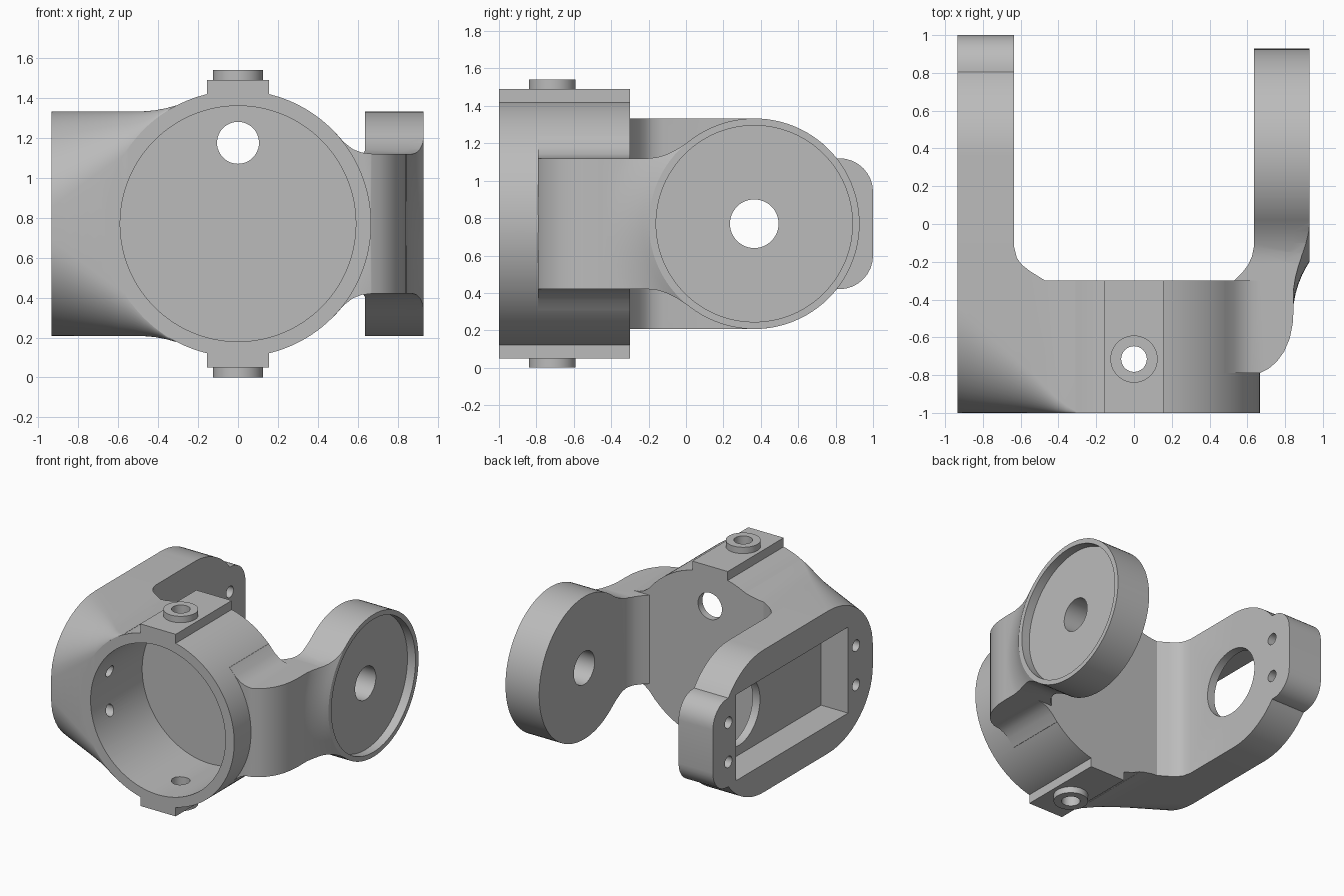
import bpy
import bmesh
from math import sin, cos, pi, radians, sqrt, asin
from mathutils import Matrix

cube = bpy.data.objects.get("Cube")
if cube:
    bpy.data.objects.remove(cube, do_unlink=True)

MID = 0.77          # height of the main axis; parts are built around z = 0 first

grey = bpy.data.materials.new("light_grey")
grey.use_nodes = True
COLOUR = (0.5, 0.5, 0.5, 1)
grey.diffuse_color = COLOUR
grey.node_tree.nodes["Principled BSDF"].inputs["Base Color"].default_value = COLOUR


def loft(name, rings):
    """Closed solid through rings that all have the same number of points."""
    bm = bmesh.new()
    rows = [[bm.verts.new(p) for p in ring] for ring in rings]
    n = len(rows[0])
    for a, b in zip(rows, rows[1:]):
        for i in range(n):
            j = (i + 1) % n
            bm.faces.new((a[i], a[j], b[j], b[i]))
    bm.faces.new(rows[0])
    bm.faces.new(rows[-1])
    bmesh.ops.recalc_face_normals(bm, faces=bm.faces)
    mesh = bpy.data.meshes.new(name)
    bm.to_mesh(mesh)
    bm.free()
    mesh.materials.append(grey)
    obj = bpy.data.objects.new(name, mesh)
    bpy.context.collection.objects.link(obj)
    return obj


def place(axis, p, d):
    u, v = p
    return {"x": (d, u, v), "y": (u, d, v), "z": (u, v, d)}[axis]


def prism(name, axis, pts, lo, hi):
    return loft(name, [[place(axis, p, d) for p in pts] for d in (lo, hi)])


def arc(cu, cv, r, a0, a1, n):
    return [(cu + r * cos(radians(a0 + (a1 - a0) * i / n)),
             cv + r * sin(radians(a0 + (a1 - a0) * i / n))) for i in range(n + 1)]


def cyl(name, axis, cu, cv, r, lo, hi, n=96):
    return prism(name, axis, arc(cu, cv, r, 0, 360, n)[:-1], lo, hi)


def box(name, x0, x1, y0, y1, z0, z1):
    return prism(name, "z", [(x0, y0), (x1, y0), (x1, y1), (x0, y1)], z0, z1)


def mirrored(half):
    """Close an upper half outline with its reflection below."""
    return half + [(u, -v) for u, v in reversed(half)]


def combine(target, op, *others):
    for other in others:
        mod = target.modifiers.new("join", "BOOLEAN")
        mod.operation = op
        mod.solver = "EXACT"
        mod.object = other
        bpy.context.view_layer.objects.active = target
        bpy.ops.object.modifier_apply(modifier=mod.name)
        bpy.data.objects.remove(other, do_unlink=True)
    return target


def lerp_table(table, x):
    for (x0, *a), (x1, *b) in zip(table, table[1:]):
        if x <= x1:
            t = (x - x0) / (x1 - x0)
            return [p + (q - p) * t for p, q in zip(a, b)]
    return table[-1][1:]


# Cup housing with pads and bosses above and below
body = cyl("yoke_bracket", "y", 0, 0, 0.667, -1, -0.3, 128)
combine(body, "UNION", box("pads", -0.155, 0.155, -1, -0.3, -0.72, 0.72))
combine(body, "UNION", cyl("bosses", "z", 0, -0.715, 0.125, -MID, MID, 64))

# Side plate: round end with a squarer tab
R = 0.563
tab_angle = asin(0.35 / R) * 180 / pi
plate_half = [(-0.3, R)] + arc(0.365, 0, R, 90, tab_angle, 14) + arc(0.82, 0.17, 0.18, 90, 0, 8)
plate = prism("side_plate", "x", mirrored(plate_half), -0.935, -0.635)

# Blend between plate and cup: x, front flat half height, corner start y, half height, back y
BLEND = [(-0.935, 0.08, -0.44, R, -0.12), (-0.635, 0.30, -0.70, R, -0.12),
         (-0.62, 0.31, -0.715, R, -0.18), (-0.595, 0.33, -0.74, R, -0.215),
         (-0.55, 0.365, -0.78, R, -0.25), (-0.47, 0.45, -0.86, R, -0.3),
         (-0.42, 0.505, -0.91, 0.567, -0.3), (-0.36, 0.56, -0.96, 0.578, -0.3),
         (-0.31, 0.59, -0.99, 0.592, -0.3)]
stations = sorted({row[0] for row in BLEND} | {-0.935 + 0.06 * i for i in range(1, 5)})
rings = []
for x in stations:
    h, yc, top, back = lerp_table(BLEND, x)
    half = [(back, top)]
    for i in range(15):
        t = i / 14 * pi / 2
        half.append((yc - (yc + 1) * sin(t), h + (top - h) * cos(t)))
    rings.append([(x, y, z) for y, z in mirrored(half)])
combine(body, "UNION", loft("plate_blend", rings), plate)

# Arm: plan outline limited by a height outline
plan = ([(0.3, -0.79), (0.665, -0.79), (0.71, -0.768), (0.755, -0.73), (0.795, -0.675),
         (0.825, -0.605), (0.84, -0.53), (0.845, -0.45), (0.845, 0.1), (0.635, 0.1),
         (0.635, -0.12), (0.625, -0.17), (0.605, -0.215), (0.575, -0.255), (0.53, -0.3), (0.3, -0.3)])
root = [(0.3, 0.465), (0.48, 0.465), (0.53, 0.408), (0.575, 0.373), (0.62, 0.356), (0.67, 0.35), (0.95, 0.35)]
flare = [(-0.9, 0.35), (-0.2, 0.35), (-0.15, 0.356), (-0.1, 0.372), (-0.04, 0.403), (0.03, 0.45), (0.2, 0.5)]
heights = prism("arm_heights", "y", mirrored(root), -0.85, -0.3)
combine(heights, "UNION", prism("arm_flare", "x", mirrored(flare), 0.25, 0.96))
arm = combine(prism("arm", "z", plan, -0.6, 0.6), "INTERSECT", heights)

# Scooped blend from the arm out to the disc rim
scoop_profile = [(0.8, 0.79), (0.845, 0.79), (0.855, 0.735), (0.87, 0.685),
                 (0.89, 0.635), (0.91, 0.597), (0.93, R)]
scoop = loft("disc_blend", [[place("x", p, x) for p in arc(0.365, 0, r, 0, 360, 96)[:-1]]
                            for x, r in scoop_profile])
combine(scoop, "INTERSECT", prism("scoop_limit", "x", mirrored(flare), 0.7, 1))

# Disc at the end of the arm
disc = cyl("disc", "x", 0.365, 0, R, 0.635, 0.93, 96)
combine(body, "UNION", arm, scoop, disc)

# Openings: bore, wire hole, boss holes, disc recess and axle hole, plate pocket and window
combine(body, "DIFFERENCE",
        cyl("bore", "y", 0, 0, 0.59, -1.2, -0.355, 128),
        cyl("wire_hole", "y", 0, 0.405, 0.105, -0.6, 0, 48),
        cyl("boss_hole", "z", 0, -0.715, 0.068, -1, 1, 32),
        cyl("disc_recess", "x", 0.365, 0, 0.525, 0.86, 1.1, 96),
        cyl("axle_hole", "x", 0.365, 0, 0.13, 0.4, 1.1, 48),
        box("pocket", -1.1, -0.70, -0.69, 0.71, -0.34, 0.34),
        cyl("window", "x", 0.34, 0, 0.265, -0.8, -0.5, 64))

# Screw holes at both ends of the plate
for y in (-0.79, 0.805):
    for z in (-0.155, 0.155):
        combine(body, "DIFFERENCE", cyl("screw_hole", "x", y, z, 0.045, -1.1, -0.45, 24))

# Stand on the ground and shade
body.data.transform(Matrix.Translation((0, 0, MID)))
bpy.ops.object.select_all(action="DESELECT")
body.select_set(True)
bpy.context.view_layer.objects.active = body
bpy.ops.object.shade_smooth_by_angle(angle=radians(28))
